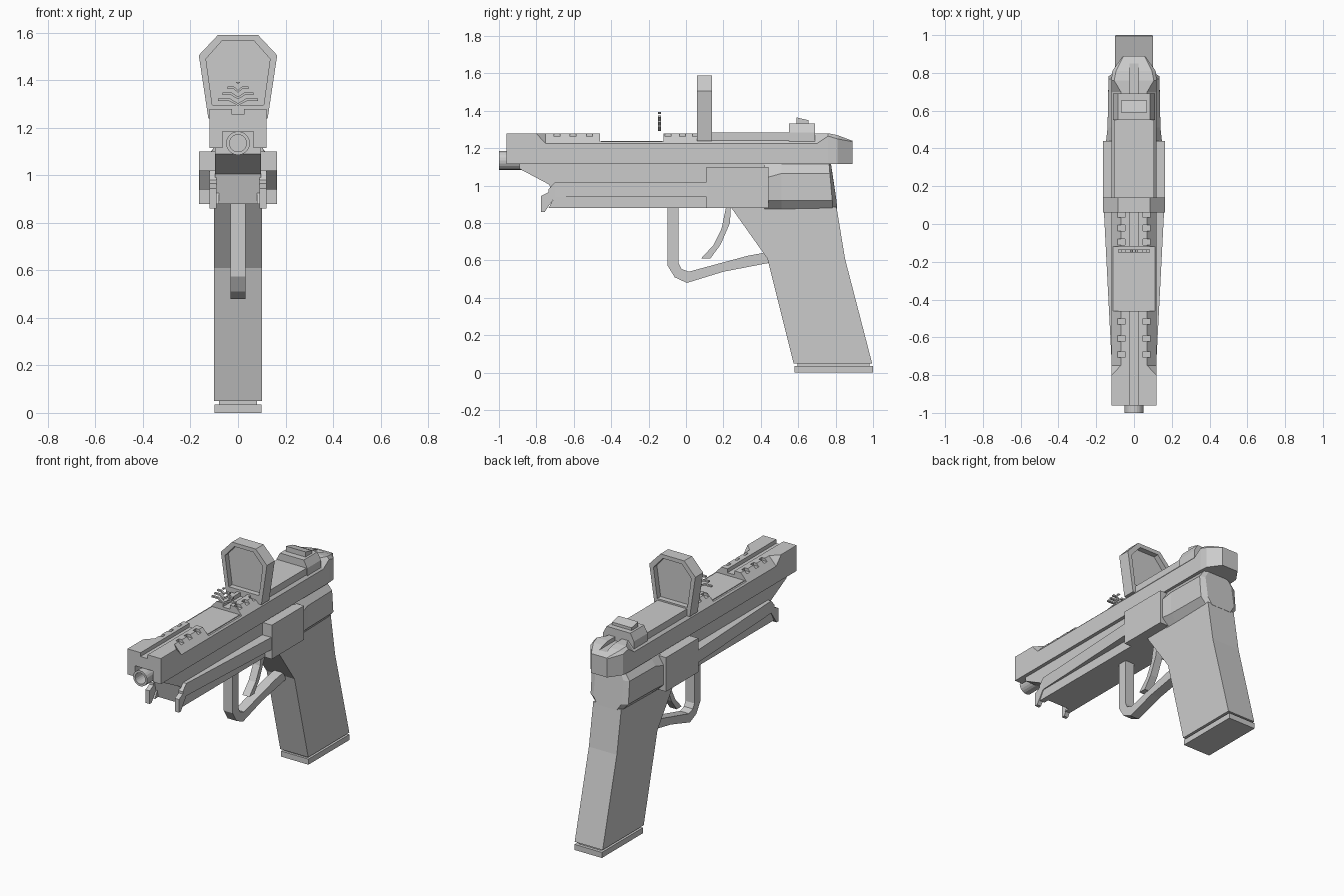
import bpy, bmesh
from math import pi
from mathutils import Matrix

if "Cube" in bpy.data.objects:
    bpy.data.objects.remove(bpy.data.objects["Cube"])


def finish(name, bm):
    bmesh.ops.recalc_face_normals(bm, faces=bm.faces)
    mesh = bpy.data.meshes.new(name)
    bm.to_mesh(mesh)
    bm.free()
    ob = bpy.data.objects.new(name, mesh)
    bpy.context.collection.objects.link(ob)
    return ob


def loft(name, rings):
    """Skin between rings of 3D points and cap both ends."""
    bm = bmesh.new()
    vs = [[bm.verts.new(p) for p in r] for r in rings]
    n = len(rings[0])
    for a, b in zip(vs, vs[1:]):
        for i in range(n):
            j = (i + 1) % n
            bm.faces.new((a[i], a[j], b[j], b[i]))
    bm.faces.new(vs[0])
    bm.faces.new(vs[-1])
    return finish(name, bm)


def side_prism(name, pts, x0, x1):
    return loft(name, [[(x, y, z) for y, z in pts] for x in (x0, x1)])


def front_prism(name, pts, y0, y1):
    return loft(name, [[(x, y, z) for x, z in pts] for y in (y0, y1)])


def box(name, x0, x1, y0, y1, z0, z1):
    return front_prism(name, [(x0, z0), (x1, z0), (x1, z1), (x0, z1)], y0, y1)


def mirrored(half):
    """Close a right-half (x, ...) outline across x = 0."""
    return half + [(-p[0], *p[1:]) for p in reversed(half)]


def cut(ob, cutter):
    m = ob.modifiers.new("cut", 'BOOLEAN')
    m.operation = 'DIFFERENCE'
    m.solver = 'EXACT'
    m.object = cutter
    bpy.context.view_layer.objects.active = ob
    bpy.ops.object.modifier_apply(modifier=m.name)
    bpy.data.objects.remove(cutter)


# Slide: lofted along y, chamfered top in the middle, tapered tail
stations = [(-0.96, .12, 1.278, .119, 1.28), (-0.80, .12, 1.278, .119, 1.28),
            (-0.75, .12, 1.225, .07, 1.28), (0.70, .12, 1.225, .07, 1.28),
            (0.76, .12, 1.265, .105, 1.28), (0.81, .115, 1.25, .095, 1.27),
            (0.89, .058, 1.235, .055, 1.24)]
slide = loft("slide", [mirrored([(w, y, 1.115), (w, y, zs), (xt, y, zt)])
                       for y, w, zs, xt, zt in stations])
cut(slide, box("c", -.025, .025, -1.1, .95, 1.255, 1.4))      # sight channel
cut(slide, box("c", -.2, .2, -.46, -.12, 1.235, 1.4))         # ejection port
cut(slide, box("c", -.065, .065, -1.1, -.89, 1.0, 1.185))     # muzzle recess
for y in (-.69, -.605, -.515, -.095, -.02, .05):              # serrations
    for s in (-1, 1):
        x0, x1 = sorted((s * .048, s * .2))
        cut(slide, box("c", x0, x1, y - .016, y + .016, 1.262, 1.4))
box("port_cover", -.1, .1, -.455, -.125, 1.22, 1.24)


# Barrel
def cylinder(name, r, y0, y1, z):
    bm = bmesh.new()
    bmesh.ops.create_cone(bm, cap_ends=True, segments=20, radius1=r, radius2=r, depth=y1 - y0,
                          matrix=Matrix.Translation((0, (y0 + y1) / 2, z)) @ Matrix.Rotation(pi / 2, 4, 'X'))
    return finish(name, bm)


barrel = cylinder("barrel", .05, -1.0, -.85, 1.135)
cut(barrel, cylinder("c", .036, -1.1, -.88, 1.135))

# Frame core under the slide
side_prism("frame", [(-.89, 1.12), (-.89, 1.09), (-.73, 1.005), (-.70, .88), (.46, .88), (.46, 1.12)],
           -.097, .097)

# Side rails, front lugs and side blocks on both sides
for s, tag in ((-1, "left"), (1, "right")):
    plan = [(.08, -.70), (.12, -.70), (.162, .12), (.08, .12)]
    loft(f"{tag}_rail", [[(s * x, y, z) for x, y in plan] for z in (.94, 1.02)])
    side_prism(f"{tag}_lower_rail", [(-.70, .945), (-.735, .88), (.12, .88), (.12, .945)], s * .08, s * .115)
    side_prism(f"{tag}_front_lug", [(-.70, 1.02), (-.735, .98), (-.735, .965), (-.775, .945), (-.775, .86),
                                    (-.755, .86), (-.735, .89), (-.70, .94)], s * .09, s * .12)
    x0, x1 = sorted((s * .08, s * .165))
    box(f"{tag}_side_block", x0, x1, .11, .44, .88, 1.1)

# Rear frame, hexagonal section with chamfered back
rear = [(.42, .42, .10, .15, 1.04), (.51, .51, .10, .14, 1.065), (.765, .785, .095, .135, 1.065),
        (.775, .81, .07, .10, 1.065)]
loft("rear_frame", [mirrored([(a, yt + (yb - yt) * .95, .875), (b, yb - (yb - yt) * .15, .92),
                              (b, yt + (yb - yt) * .2, zm), (a, yt, 1.118)])
                    for yt, yb, a, b, zm in rear])

# Grip and magazine base
side_prism("grip", [(.24, .885), (.435, .61), (.575, .05), (.995, .05), (.85, .61), (.805, .885)], -.1, .1)
box("magazine_neck", -.08, .08, .595, .98, .03, .055)
box("magazine_base", -.098, .098, .58, 1.0, 0, .036)

# Trigger guard and trigger
side_prism("trigger_guard", [(-.10, .89), (-.10, .575), (-.06, .51), (.005, .48), (.2, .54), (.46, .59),
                             (.44, .645), (.33, .625), (.2, .59), (.015, .54), (-.025, .555), (-.04, .585),
                             (-.04, .89)], -.032, .032)
side_prism("trigger", [(.215, .89), (.24, .89), (.235, .80), (.185, .685), (.13, .61), (.08, .61),
                       (.145, .68), (.19, .77)], -.025, .025)

# Optic: hooded frame recessed on both faces leaving a thin lens
hood = front_prism("optic_hood", mirrored([(.125, 1.24), (.165, 1.505), (.085, 1.59)]), .06, .14)
for y0, y1 in ((.0, .095), (.105, .2)):
    cut(hood, front_prism("c", mirrored([(.108, 1.295), (.135, 1.49), (.068, 1.565)]), y0, y1))
box("optic_base", -.105, .105, .13, .69, 1.23, 1.285)
front_prism("optic_housing", mirrored([(.11, 1.235), (.11, 1.285), (.085, 1.332)]), .55, .69)
side_prism("optic_button", [(.59, 1.325), (.59, 1.365), (.655, 1.35), (.655, 1.325)], -.07, .07)

# Floating chevron reticle
for i, (w, z, rise) in enumerate([(.085, 1.293, .02), (.065, 1.32, .018), (.044, 1.348, .016), (.009, 1.383, .002)]):
    t = .01
    front_prism(f"reticle_chevron_{i + 1}", [(-w, z + rise), (-w * .45, z + rise), (0, z), (w * .45, z + rise),
                                             (w, z + rise), (w, z + rise + t), (w * .4, z + rise + t), (0, z + t),
                                             (-w * .4, z + rise + t), (-w, z + rise + t)]
                if i < 3 else [(-w, z + t), (0, z), (w, z + t)], -.15, -.135)
